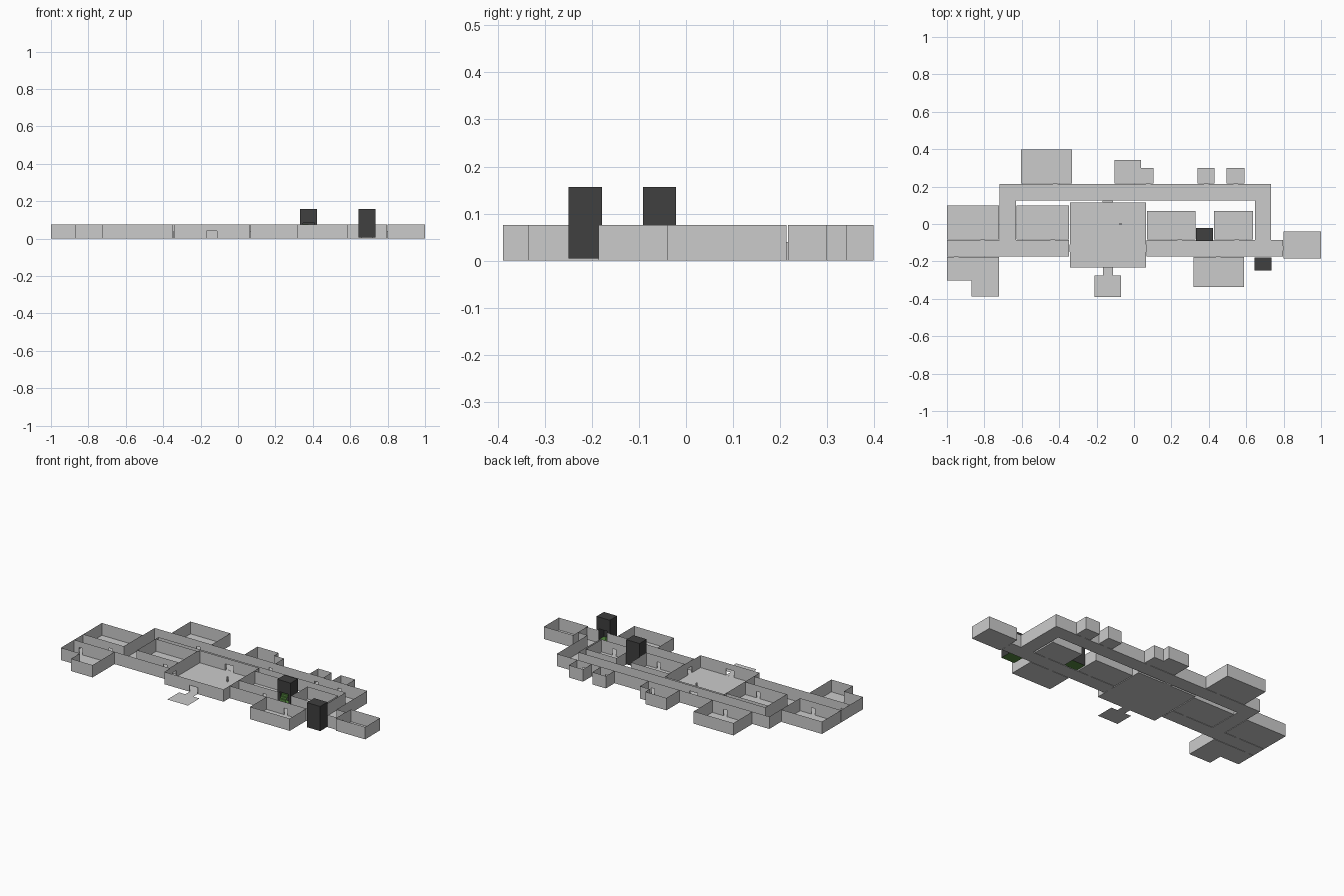
import bpy, bmesh
from mathutils import Vector

if "Cube" in bpy.data.objects:
    bpy.data.objects.remove(bpy.data.objects["Cube"])

H, GAP = 0.076, 0.0015      # wall height, half the gap between neighbouring rooms


def rect(x0, y0, x1, y1):
    return [(x0, y0), (x1, y0), (x1, y1), (x0, y1)]


# Doorways: x, y, width, height, direction the wall runs, depth of lining
DOORS = [(x, y, 0.024, 0.04, 'x', 0.003) for x, y in (
    (-0.42, 0.215), (0.075, 0.215), (0.385, 0.215), (0.545, 0.215),
    (-0.81, -0.085), (-0.435, -0.085), (0.245, -0.085), (0.55, -0.085),
    (-0.95, -0.175), (0.45, -0.175))]
DOORS += [(-0.14, 0.12, 0.055, 0.04, 'x', 0.011),
          (-0.14, -0.232, 0.055, 0.04, 'x', 0.003),
          (-0.343, -0.13, 0.04, 0.04, 'y', 0.003),
          (0.065, -0.13, 0.04, 0.04, 'y', 0.003),
          (0.798, -0.13, 0.024, 0.04, 'y', 0.003)]
STAIR_DOORS = [(0.378, -0.087, 0.06, 0.084, 'x', 0), (0.69, -0.176, 0.06, 0.084, 'x', 0)]


def material(name, color):
    m = bpy.data.materials.new(name)
    m.diffuse_color = color
    m.use_nodes = True
    m.node_tree.nodes["Principled BSDF"].inputs["Base Color"].default_value = m.diffuse_color
    return m


dark = material("dark_grey", (0.05, 0.05, 0.05, 1))
green = material("stair_green", (0.09, 0.25, 0.05, 1))


def finish(name, bm, mats=()):
    me = bpy.data.meshes.new(name)
    bm.to_mesh(me)
    bm.free()
    for m in mats:
        me.materials.append(m)
    ob = bpy.data.objects.new(name, me)
    bpy.context.collection.objects.link(ob)
    return ob


def face(bm, pts, mat=0):
    f = bm.faces.new([bm.verts.new(p) for p in pts])
    f.material_index = mat


def inset(outline):
    # Pull a counter-clockwise outline inwards so neighbours do not coincide
    n, out = len(outline), []
    for i in range(n):
        p, q, r = (Vector(outline[(i + k) % n]) for k in (-1, 0, 1))
        d, e = (q - p).normalized(), (r - q).normalized()
        out.append(q + GAP * (Vector((-d.y, d.x)) + Vector((-e.y, e.x))))
    return out


def upright(bm, a, b, z0, z1):
    face(bm, [(a.x, a.y, z0), (b.x, b.y, z0), (b.x, b.y, z1), (a.x, a.y, z1)])


def walls(bm, pts, z0, z1, doors):
    for a, b in zip(pts, pts[1:] + pts[:1]):
        d = (b - a).normalized()
        length, cuts = (b - a).length, []
        for x, y, w, h, axis, _ in doors:
            v = Vector((x, y)) - a
            t, off = v.dot(d), abs(v.x * d.y - v.y * d.x)
            along = abs(d.x) > 0.5
            if along == (axis == 'x') and off < 0.009 and t > w / 2 and t + w / 2 < length:
                cuts.append((t - w / 2, t + w / 2, h))
        at = 0
        for s, e, h in sorted(cuts):
            upright(bm, a + d * at, a + d * s, z0, z1)
            if h < z1:
                upright(bm, a + d * s, a + d * e, h, z1)
            at = e
        upright(bm, a + d * at, b, z0, z1)


def room(name, outline):
    bm = bmesh.new()
    pts = inset(outline)
    face(bm, [(p.x, p.y, 0) for p in pts])
    walls(bm, pts, 0, H, DOORS + STAIR_DOORS)
    finish(name, bm)


# Corridor loop with its two lower arms
room("corridor", [(-1, -0.175), (-0.345, -0.175), (-0.345, -0.085), (-0.63, -0.085),
                  (-0.63, 0.125), (0.645, 0.125), (0.645, -0.085), (0.065, -0.085),
                  (0.065, -0.175), (0.798, -0.175), (0.798, -0.085), (0.735, -0.085),
                  (0.735, 0.215), (-0.72, 0.215), (-0.72, -0.085), (-1, -0.085)])

# Rooms around the corridor
room("main_hall", rect(-0.343, -0.233, 0.065, 0.116))
room("west_room", rect(-1, -0.085, -0.72, 0.1))
room("southwest_room", [(-1, -0.303), (-0.87, -0.303), (-0.87, -0.39),
                        (-0.72, -0.39), (-0.72, -0.175), (-1, -0.175)])
room("northwest_room", rect(-0.605, 0.215, -0.33, 0.4))
room("inner_west_room", rect(-0.63, -0.085, -0.345, 0.1))
room("inner_middle_room", rect(0.067, -0.085, 0.33, 0.07))
room("inner_east_room", rect(0.425, -0.085, 0.638, 0.07))
room("north_room", [(-0.107, 0.215), (0.107, 0.215), (0.107, 0.3),
                    (0.04, 0.3), (0.04, 0.343), (-0.107, 0.343)])
room("small_room_1", rect(0.337, 0.215, 0.433, 0.3))
room("small_room_2", rect(0.493, 0.215, 0.593, 0.3))
room("south_room", rect(0.316, -0.337, 0.59, -0.175))
room("east_room", rect(0.798, -0.187, 1, -0.038))

# Door linings: two jambs, a lintel and a threshold
bm = bmesh.new()
for x, y, w, h, axis, depth in DOORS:
    u, v = (Vector((w / 2, 0, 0)), Vector((0, depth / 2, 0)))
    if axis == 'y':
        u, v = Vector((0, w / 2, 0)), Vector((depth / 2, 0, 0))
    c, up = Vector((x, y, 0)), Vector((0, 0, h))
    for s in (-u, u):
        face(bm, [c + s - v, c + s + v, c + s + v + up, c + s - v + up])
    for k in (Vector(), up):
        face(bm, [c - u - v + k, c + u - v + k, c + u + v + k, c - u + v + k])
finish("door_linings", bm)

# Entrance path and forecourt
bm = bmesh.new()
face(bm, [(x, y, 0.001) for x, y in (
    (-0.21, -0.39), (-0.07, -0.39), (-0.07, -0.275), (-0.112, -0.275),
    (-0.112, -0.232), (-0.167, -0.232), (-0.167, -0.275), (-0.21, -0.275))])
finish("forecourt", bm)

# Small post in the hall
bm = bmesh.new()
bmesh.ops.create_cube(bm, size=1)
bmesh.ops.scale(bm, vec=(0.009, 0.009, 0.03), verts=bm.verts)
bmesh.ops.translate(bm, vec=(-0.072, 0, 0.015), verts=bm.verts)
finish("hall_post", bm)


def stair_tower(name, x0, y0, x1, y1, door, step_dir):
    # Dark shell with roof and doorway
    bm = bmesh.new()
    pts = [Vector(p) for p in rect(x0, y0, x1, y1)]
    walls(bm, pts, 0.005, 0.157, [door])
    face(bm, [(p.x, p.y, 0.157) for p in pts])
    finish(name + "_shell", bm, [dark])
    # Green floor and steps climbing away from the doorway
    bm = bmesh.new()
    face(bm, [(p.x, p.y, 0.005) for p in pts])
    start, n = (y0 if step_dir > 0 else y1), 6
    run, xm = (y1 - y0) * 0.8 / n, x0 + (x1 - x0) * 0.5
    for i in range(n):
        ya = start + step_dir * (0.012 + i * run)
        yb, z = ya + step_dir * run, 0.005 + i * 0.012
        face(bm, [(x0, ya, z), (xm, ya, z), (xm, ya, z + 0.012), (x0, ya, z + 0.012)])
        face(bm, [(x0, ya, z + 0.012), (xm, ya, z + 0.012),
                  (xm, yb, z + 0.012), (x0, yb, z + 0.012)])
    finish(name + "_steps", bm, [green])


stair_tower("north_stair", 0.332, -0.091, 0.423, -0.021, STAIR_DOORS[0], 1)
stair_tower("south_stair", 0.645, -0.249, 0.736, -0.178, STAIR_DOORS[1], -1)
